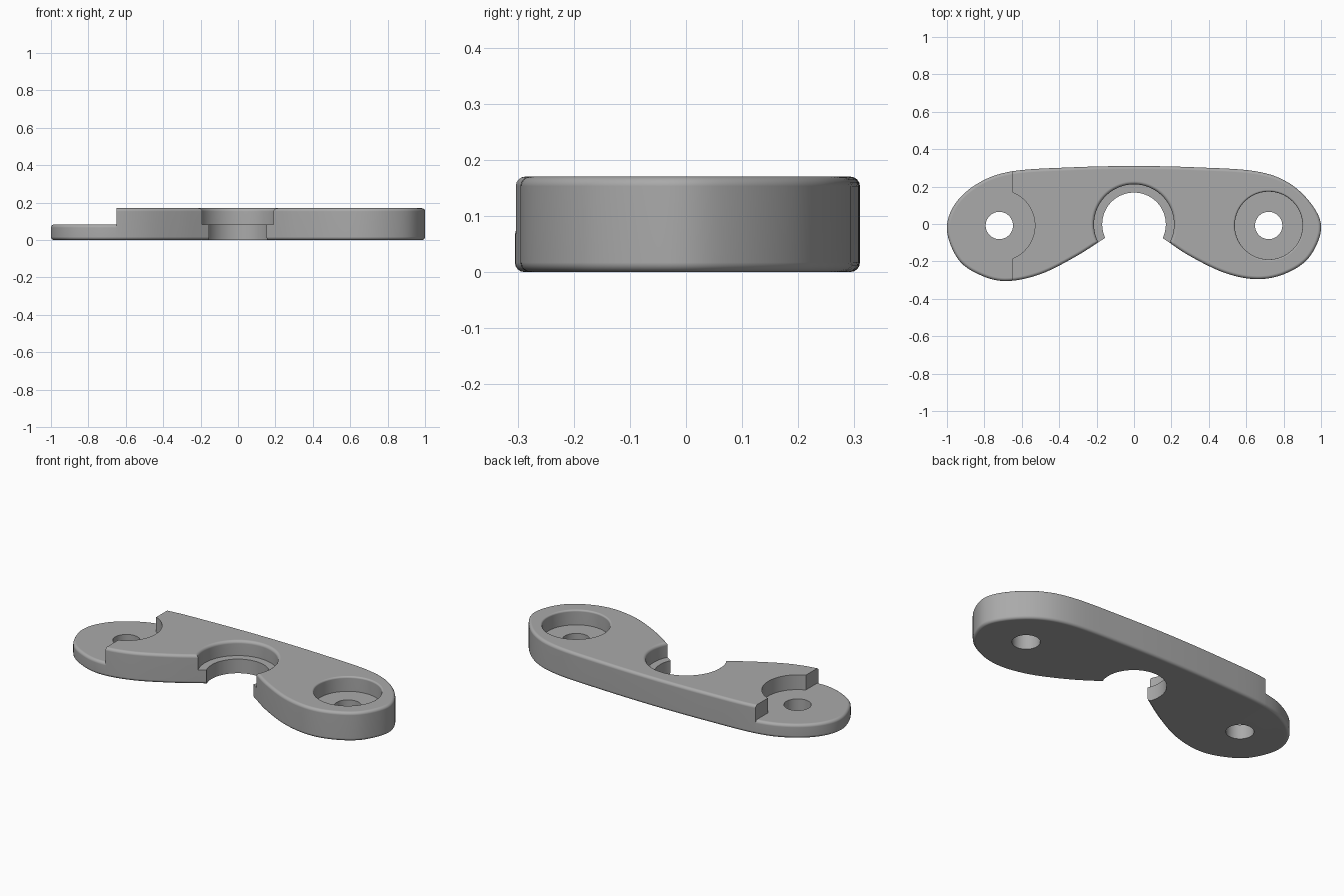
import bpy, bmesh, math
from mathutils import Vector

cube = bpy.data.objects.get("Cube")
if cube:
    bpy.data.objects.remove(cube, do_unlink=True)

HEIGHT, STEP, STEP_X, ROUND = 0.17, 0.083, -0.65, 0.017

grey = bpy.data.materials.new("plain grey")
grey.use_nodes = True
grey.diffuse_color = (0.4, 0.4, 0.4, 1)
grey.node_tree.nodes["Principled BSDF"].inputs["Base Color"].default_value = (0.4, 0.4, 0.4, 1)

# Plan outline: counter-clockwise control points, the notch lies inside the centre hole
OUTLINE = [(0, .31), (-.33, .303), (-.65, .282), (-.83, .22), (-.957, .107), (-1, -.035),
           (-.935, -.195), (-.81, -.278), (-.675, -.305), (-.5, -.268), (-.315, -.176),
           (-.16, -.078), (-.05, -.01), (.05, -.01), (.16, -.08), (.3, -.172),
           (.487, -.262), (.66, -.295), (.81, -.265), (.935, -.18), (1, -.03),
           (.957, .095), (.83, .218), (.65, .282), (.33, .303)]


def smooth_loop(points, steps=8):
    """Closed Catmull-Rom curve through the points."""
    pts = [Vector(p) for p in points]
    n, out = len(pts), []
    for i in range(n):
        a, b, c, d = (pts[(i + k) % n] for k in (-1, 0, 1, 2))
        for s in range(steps):
            t = s / steps
            out.append(0.5 * (2 * b + (c - a) * t + (2 * a - 5 * b + 4 * c - d) * t * t
                              + (3 * b - a - 3 * c + d) * t ** 3))
    return out


def make_object(name, bm):
    bmesh.ops.recalc_face_normals(bm, faces=bm.faces)
    mesh = bpy.data.meshes.new(name)
    bm.to_mesh(mesh)
    bm.free()
    mesh.materials.append(grey)
    obj = bpy.data.objects.new(name, mesh)
    bpy.context.collection.objects.link(obj)
    return obj


def plate(name, height):
    """Outline extruded to a height with rounded rims."""
    bm = bmesh.new()
    base = bm.faces.new([bm.verts.new((p.x, p.y, 0)) for p in smooth_loop(OUTLINE)])
    top = bmesh.ops.extrude_face_region(bm, geom=[base], use_keep_orig=True)["geom"]
    bmesh.ops.translate(bm, vec=(0, 0, height),
                        verts=[v for v in top if isinstance(v, bmesh.types.BMVert)])
    bmesh.ops.recalc_face_normals(bm, faces=bm.faces)
    rims = [e for e in bm.edges if abs(e.verts[0].co.z - e.verts[1].co.z) < 1e-5]
    bmesh.ops.bevel(bm, geom=rims, offset=ROUND, segments=4, profile=0.5, affect="EDGES")
    return make_object(name, bm)


def bore_cutter(name, x, y, hole, bore, flare):
    """Stepped hole, with an optional rounded lip at the top."""
    prof = [(hole, -.1), (hole, STEP), (bore, STEP)]
    for k in range(5 if flare else 0):
        a = math.pi / 2 * k / 4
        prof.append((bore + flare * (1 - math.cos(a)), HEIGHT - flare + flare * math.sin(a)))
    prof.append((bore + flare, HEIGHT + .1))
    bm = bmesh.new()
    n = 96
    rings = [[bm.verts.new((x + r * math.cos(math.tau * i / n),
                            y + r * math.sin(math.tau * i / n), z)) for i in range(n)]
             for r, z in prof]
    for lo, hi in zip(rings, rings[1:]):
        for i in range(n):
            j = (i + 1) % n
            bm.faces.new((lo[i], lo[j], hi[j], hi[i]))
    bm.faces.new(rings[0])
    bm.faces.new(rings[-1])
    return make_object(name, bm)


def box_cutter(name, x0, x1):
    bm = bmesh.new()
    bmesh.ops.create_cube(bm, size=1)
    for v in bm.verts:
        v.co.x = x0 if v.co.x < 0 else x1
    return make_object(name, bm)


def cut(obj, cutter):
    cutter.hide_render = True
    bpy.context.view_layer.objects.active = obj
    mod = obj.modifiers.new("cut", "BOOLEAN")
    mod.operation, mod.solver, mod.object = "DIFFERENCE", "EXACT", cutter
    bpy.ops.object.modifier_apply(modifier=mod.name)


# Thick body and the thin tab at its right end
body = plate("main_body", HEIGHT)
tab = plate("thin_end_tab", STEP)

centre = bore_cutter("centre_cutter", 0, -.002, .17, .214, .017)
left = bore_cutter("left_cutter", .72, -.008, .073, .181, .01)
right = bore_cutter("right_cutter", -.72, -.008, .073, .19, 0)
outer = box_cutter("outer_cutter", -1.5, STEP_X)
inner = box_cutter("inner_cutter", STEP_X, 1.5)

for cutter in (centre, left, right, outer):
    cut(body, cutter)
for cutter in (right, inner):
    cut(tab, cutter)
for cutter in (centre, left, right, outer, inner):
    bpy.data.objects.remove(cutter, do_unlink=True)

# Drop the hidden joint face of the tab
bm = bmesh.new()
bm.from_mesh(tab.data)
joint = [f for f in bm.faces if all(abs(v.co.x - STEP_X) < 1e-4 for v in f.verts)]
bmesh.ops.delete(bm, geom=joint, context="FACES")
bm.to_mesh(tab.data)
bm.free()

# Smooth rounded surfaces, crisp flat faces
for obj in (body, tab):
    bpy.ops.object.select_all(action="DESELECT")
    obj.select_set(True)
    bpy.context.view_layer.objects.active = obj
    bpy.ops.object.shade_smooth_by_angle(angle=math.radians(32))
    weighted = obj.modifiers.new("flat_normals", "WEIGHTED_NORMAL")
    weighted.keep_sharp = True
